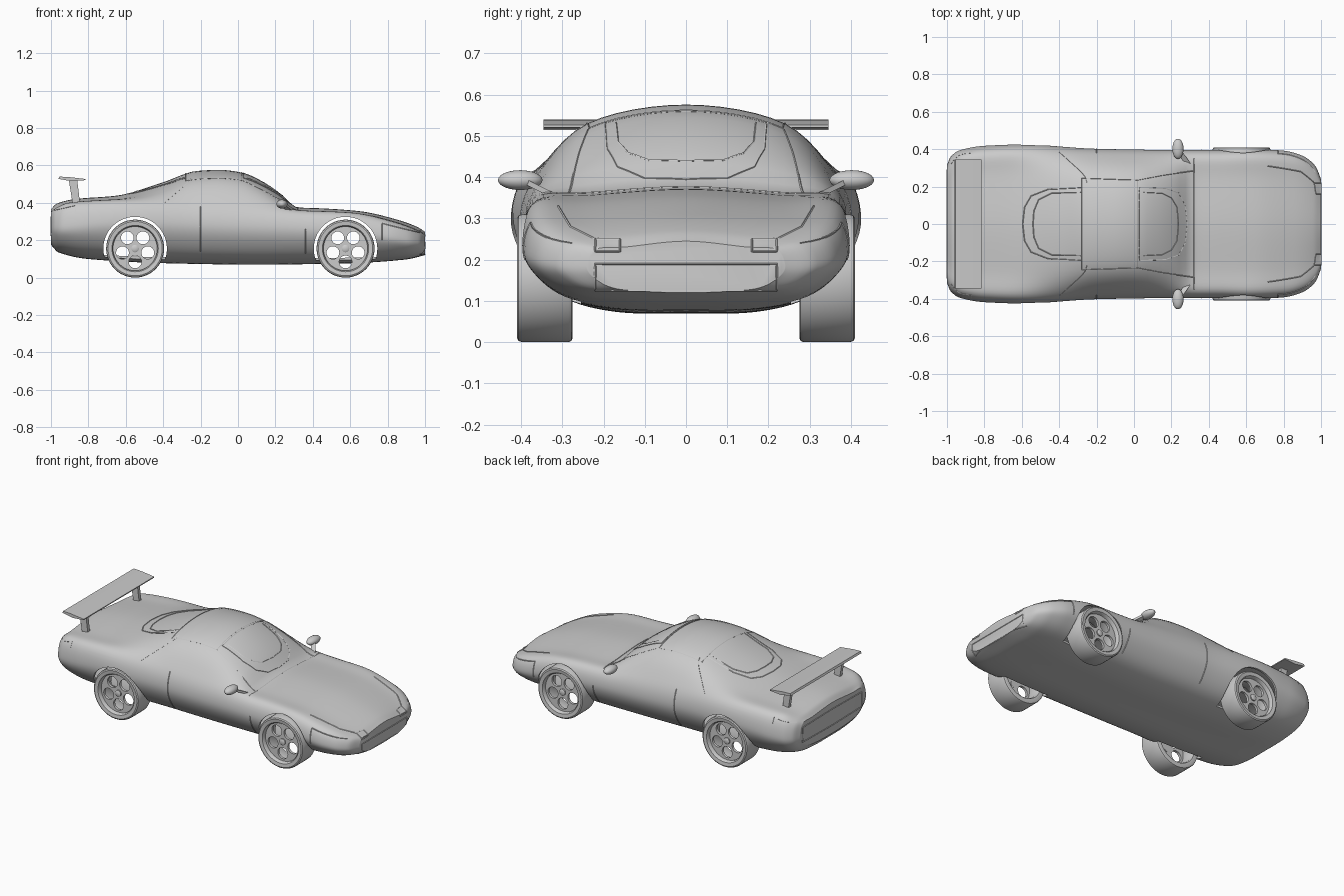
import bpy, bmesh, math
from mathutils import Vector
from mathutils.bvhtree import BVHTree

cube = bpy.data.objects.get("Cube")
if cube:
    bpy.data.objects.remove(cube, do_unlink=True)

grey = bpy.data.materials.new("plain_grey")
grey.use_nodes = True
grey.diffuse_color = (0.6, 0.6, 0.6, 1)
grey.node_tree.nodes["Principled BSDF"].inputs["Base Color"].default_value = grey.diffuse_color
parts = []


def add_object(name, data):
    obj = bpy.data.objects.new(name, data)
    bpy.context.scene.collection.objects.link(obj)
    data.materials.append(grey)
    return obj


def bake(obj):
    """Turn modifiers and curves into a plain mesh object."""
    name = obj.name
    bpy.context.view_layer.update()
    graph = bpy.context.evaluated_depsgraph_get()
    mesh = bpy.data.meshes.new_from_object(obj.evaluated_get(graph))
    bpy.data.objects.remove(obj, do_unlink=True)
    mesh.materials.clear()
    result = add_object(name, mesh)
    parts.append(result)
    return result


def from_bmesh(name, bm, keep=True):
    bmesh.ops.recalc_face_normals(bm, faces=bm.faces)
    mesh = bpy.data.meshes.new(name)
    bm.to_mesh(mesh)
    obj = add_object(name, mesh)
    if keep:
        parts.append(obj)
    return obj


def skin(rings, loop=False):
    """Join equal closed rings of points into one surface."""
    bm = bmesh.new()
    rows = [[bm.verts.new(p) for p in ring] for ring in rings]
    pairs = list(zip(rows, rows[1:])) + ([(rows[-1], rows[0])] if loop else [])
    for a, b in pairs:
        for i in range(len(a)):
            j = (i + 1) % len(a)
            bm.faces.new((a[i], a[j], b[j], b[i]))
    if not loop:
        bm.faces.new(rows[0])
        bm.faces.new(rows[-1][::-1])
    return bm


def smooth_key(keys):
    """Monotone cubic curve through (x, value) keys."""
    d = [(b[1] - a[1]) / (b[0] - a[0]) for a, b in zip(keys, keys[1:])]
    m = [d[0]] + [2 * a * b / (a + b) if a * b > 0 else 0 for a, b in zip(d, d[1:])] + [d[-1]]

    def value(x):
        i = max(k for k in range(len(d)) if keys[k][0] <= x or k == 0)
        h = keys[i + 1][0] - keys[i][0]
        t = (x - keys[i][0]) / h
        s = t * t * (3 - 2 * t)
        return (keys[i][1] * (1 - s) + keys[i + 1][1] * s
                + h * t * (1 - t) * ((1 - t) * m[i] - t * m[i + 1]))
    return value


# Body outline curves along the length
top = smooth_key([(-1, .365), (-.97, .395), (-.87, .42), (-.65, .438), (-.4, .51), (-.22, .57), (-.1, .576),
                  (.02, .562), (.12, .52), (.22, .455), (.32, .375), (.45, .37), (.65, .355), (.85, .31), (.96, .27), (1, .245)])
bottom = smooth_key([(-1, .175), (-.96, .135), (-.8, .1), (-.4, .078), (.1, .07), (.6, .077), (.9, .097), (1, .12)])
width = smooth_key([(-1, .315), (-.98, .36), (-.93, .395), (-.8, .418), (-.6, .425), (-.2, .402), (.2, .396),
                    (.45, .396), (.6, .401), (.8, .392), (.9, .365), (.97, .31), (1, .24)])
belt = smooth_key([(-1, .345), (-.9, .39), (-.6, .405), (-.2, .4), (.1, .38), (.32, .352), (.6, .34), (.85, .285), (1, .225)])
waist = smooth_key([(-1, .27), (-.6, .3), (0, .28), (.6, .25), (1, .185)])


def section(x, steps=6):
    w, b, t, s, m = width(x), bottom(x), top(x), belt(x), waist(x)
    half = [(0, b), (.42 * w, b + .003), (.74 * w, b + .18 * (m - b)), (.93 * w, b + .56 * (m - b)),
            (w, m), (.91 * w, s), (.6 * w, t - .01 - .2 * (t - s)), (0, t)]
    ctrl = [(-half[1][0], half[1][1])] + half + [(-half[-2][0], half[-2][1])]
    pts = []
    for k in range(1, len(half)):
        p = [Vector(q) for q in ctrl[k - 1:k + 3]]
        for i in range(steps):
            u = i / steps
            pts.append((2 * p[1] + (p[2] - p[0]) * u + (2 * p[0] - 5 * p[1] + 4 * p[2] - p[3]) * u * u
                        + (3 * p[1] - p[0] - 3 * p[2] + p[3]) * u ** 3) / 2)
    pts.append(Vector(half[-1]))
    return [(x, p.x, p.y) for p in pts] + [(x, -p.x, p.y) for p in pts[-2:0:-1]]


# Hollow body shell
count = 90
bm = skin([section(math.sin(math.pi * (i / count - .5))) for i in range(count + 1)])
body = from_bmesh("body_shell", bm, keep=False)
surface = BVHTree.FromBMesh(bm)
shell = body.modifiers.new("shell", "SOLIDIFY")
shell.thickness = .012
shell.offset = -1

# Wheel arch openings
axles = {"front": .575, "rear": -.55}
wheel_z = .155


def disc_ring(x, y, r, n=48):
    return [(x + r * math.cos(2 * math.pi * i / n), y, wheel_z + r * math.sin(2 * math.pi * i / n)) for i in range(n)]


cutters = []
for end, x in axles.items():
    for side in (1, -1):
        cutter = from_bmesh("arch_cutter", skin([disc_ring(x, side * y, .17) for y in (.255, .55)]), keep=False)
        cutter.hide_render = True
        cut = body.modifiers.new("arch", "BOOLEAN")
        cut.object = cutter
        cut.solver = "EXACT"
        cutters.append(cutter)
bake(body)
for cutter in cutters:
    bpy.data.objects.remove(cutter, do_unlink=True)

# Wheels: hollow tyre, pierced disc and hub
tyre = [(.118, .398), (.124, .407), (.145, .41), (.152, .406), (.155, .398),
        (.155, .285), (.152, .278), (.145, .275), (.124, .277), (.118, .287)]
for end, x in axles.items():
    for side, label in ((1, "left"), (-1, "right")):
        prefix = f"{end}_{label}"
        from_bmesh(prefix + "_tyre", skin([disc_ring(x, side * y, r) for r, y in tyre], loop=True))
        from_bmesh(prefix + "_hub", skin([disc_ring(x, side * y, r, 20) for r, y in ((.02, .365), (.02, .39), (.014, .394))]))
        curve = bpy.data.curves.new(prefix + "_rim", "CURVE")
        curve.dimensions = "2D"
        curve.fill_mode = "BOTH"
        curve.extrude = .008
        holes = [(0, 0, .12)]
        for k in range(5):
            a = math.radians(72 * k - 90)
            holes.append((.071 * math.cos(a), .071 * math.sin(a), .034))
        for cx, cz, r in holes:
            spline = curve.splines.new("POLY")
            spline.points.add(31)
            spline.use_cyclic_u = True
            for i, p in enumerate(spline.points):
                a = math.pi * i / 16
                p.co = (cx + r * math.cos(a), cz + r * math.sin(a), 0, 1)
        rim = add_object(prefix + "_rim", curve)
        rim.location = (x, side * .375, wheel_z)
        rim.rotation_euler.x = math.pi / 2
        place = rim.location.copy()
        rim = bake(rim)
        rim.location = place
        rim.rotation_euler.x = math.pi / 2


# Rear wing on two leaning posts
def prism(name, outline, y0, y1):
    return from_bmesh(name, skin([[(x, y, z) for x, z in outline] for y in (y0, y1)]))


prism("wing_blade", [(-.96, .528), (-.955, .54), (-.9, .537), (-.815, .527), (-.815, .521), (-.89, .515)], -.345, .345)
for side, label in ((1, "left"), (-1, "right")):
    prism(label + "_wing_post", [(-.905, .525), (-.86, .525), (-.845, .4), (-.885, .4)], side * .24, side * .262)

# Door mirrors
for side, label in ((1, "left"), (-1, "right")):
    bm = bmesh.new()
    bmesh.ops.create_uvsphere(bm, u_segments=24, v_segments=14, radius=1)
    bmesh.ops.scale(bm, vec=(.03, .054, .024), verts=bm.verts)
    bmesh.ops.translate(bm, vec=(.235, side * .402, .393), verts=bm.verts)
    from_bmesh(label + "_mirror", bm)
    stalk = [[(x + dx, side * y, z + dz) for dx, dz in ((-.015, -.007), (.015, -.007), (.015, .007), (-.015, .007))]
             for x, y, z in ((.245, .385, .387), (.29, .32, .355))]
    from_bmesh(label + "_mirror_stalk", skin(stalk))


# Panel seams laid on the body, mirrored left to right
def seam(name, axis, sign, path, radius=.0025):
    curve = bpy.data.curves.new(name, "CURVE")
    curve.dimensions = "3D"
    curve.bevel_depth = radius
    curve.bevel_resolution = 0
    dense = [Vector(a).lerp(Vector(b), i / 10) for a, b in zip(path, path[1:]) for i in range(10)] + [Vector(path[-1])]
    for side in (1, -1):
        hits = []
        for p in dense:
            origin = list(p)
            origin.insert(axis, 2 * sign)
            origin[1] *= side
            ray = Vector((0, 0, 0))
            ray[axis] = -origin[axis] / 2
            hit = surface.ray_cast(Vector(origin), ray)[0]
            if hit:
                hits.append(hit)
        if len(hits) > 1:
            spline = curve.splines.new("POLY")
            spline.points.add(len(hits) - 1)
            for p, hit in zip(spline.points, hits):
                p.co = (*hit, 1)
    bake(add_object(name, curve))


seam("windscreen_edge", 2, 1, [(.03, 0), (.03, .195), (.17, .19), (.24, .165), (.275, .1), (.285, 0)])
seam("windscreen_inner_edge", 2, 1, [(.05, .17), (.15, .165), (.2, .14), (.23, .09), (.238, 0)])
seam("rear_window_edge", 2, 1, [(-.28, .195), (-.46, .185), (-.55, .15), (-.585, .09), (-.595, 0)])
seam("rear_window_inner_edge", 2, 1, [(-.28, .17), (-.44, .165), (-.51, .13), (-.535, .07), (-.54, 0)])
seam("roof_edge", 2, 1, [(-.28, 0), (-.28, .245), (.02, .235), (.02, 0)])
seam("front_pillar_seam", 2, 1, [(.02, .235), (.15, .26), (.32, .285)])
seam("cowl_seam", 2, 1, [(.32, 0), (.32, .35)])
seam("side_window_seam", 1, 1, [(-.4, .395), (-.26, .515), (-.25, .53)])
seam("door_rear_seam", 1, 1, [(-.2, .14), (-.2, .38)])
seam("door_front_seam", 1, 1, [(.36, .13), (.36, .26)])
seam("front_bumper_seam", 1, 1, [(.77, .2), (.77, .29), (.97, .24)])
seam("rear_bumper_seam", 1, 1, [(-.98, .36), (-.87, .385), (-.87, .35)])
seam("bonnet_seam", 0, 1, [(.31, .33), (.28, .28), (.22, .25), (.16, .25)])
seam("front_lamp_edge", 0, 1, [(.16, .25), (.16, .22), (.22, .22), (.22, .25)])
seam("front_intake_edge", 0, 1, [(0, .19), (.22, .19), (.22, .125), (0, .125)])
seam("rear_panel_edge", 0, -1, [(0, .325), (.29, .32), (.29, .23), (0, .225)])

# Smooth shading with sharp creases
bpy.ops.object.select_all(action="DESELECT")
for obj in parts:
    obj.select_set(True)
bpy.context.view_layer.objects.active = parts[0]
bpy.ops.object.shade_smooth_by_angle(angle=math.radians(35))
